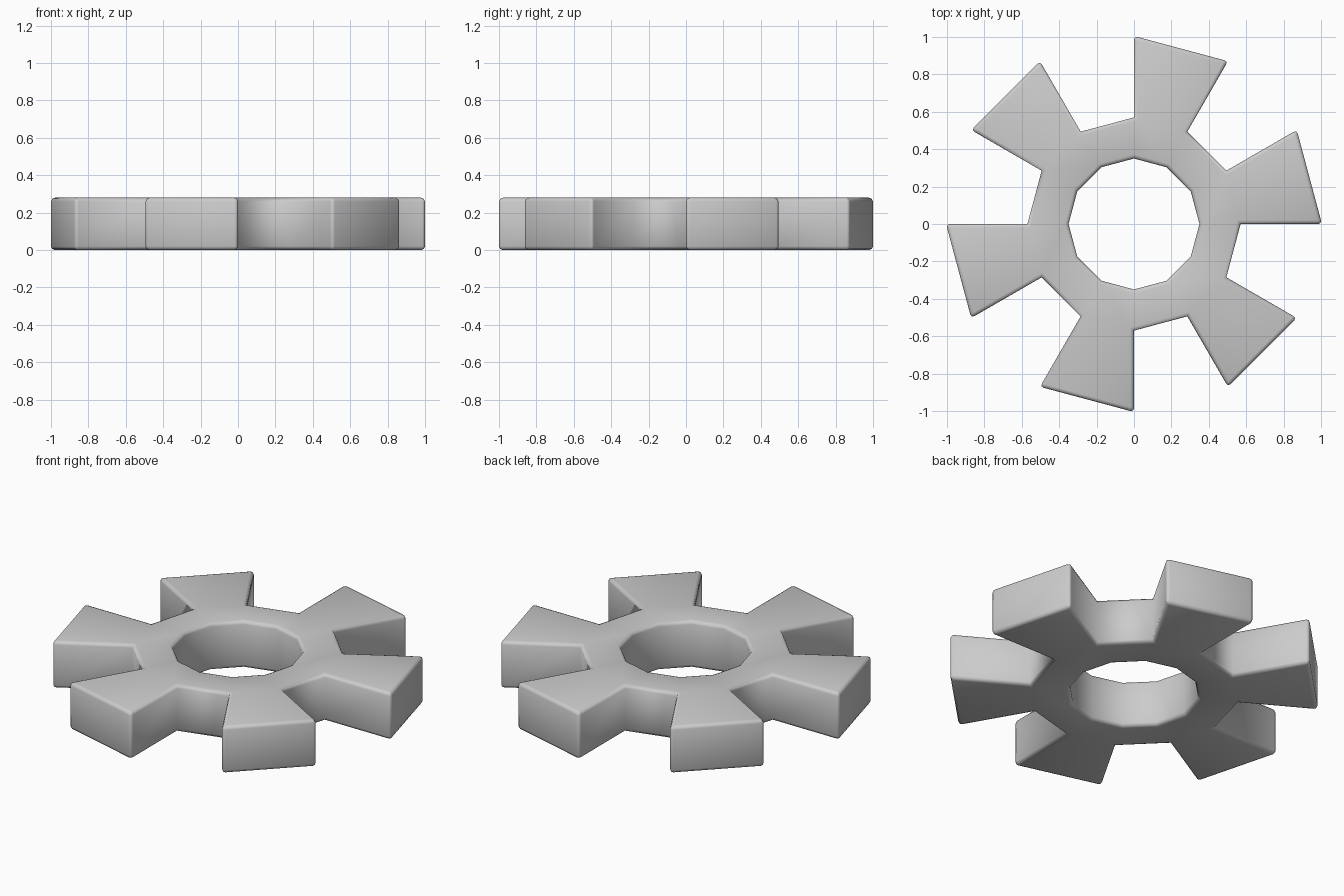
import bpy, bmesh
from math import sin, cos, radians

if "Cube" in bpy.data.objects:
    bpy.data.objects.remove(bpy.data.objects["Cube"])

HOLE, ROOT, TIP, HEIGHT, BEVEL = 0.35, 0.57, 1.005, 0.28, 0.02

bm = bmesh.new()


def ring(radius):
    return [bm.verts.new((radius * cos(radians(30 * i)), radius * sin(radians(30 * i)), 0))
            for i in range(12)]


# Twelve-sided hub ring, with a tooth on every second segment
hole, root, tip = ring(HOLE), ring(ROOT), ring(TIP)
for i in range(12):
    j = (i + 1) % 12
    bm.faces.new((hole[i], root[i], root[j], hole[j]))
    if i % 2 == 0:
        bm.faces.new((root[i], tip[i], tip[j], root[j]))

# Give the flat outline its thickness
ext = bmesh.ops.extrude_face_region(bm, geom=bm.faces[:])
bmesh.ops.translate(bm, vec=(0, 0, HEIGHT),
                    verts=[g for g in ext["geom"] if isinstance(g, bmesh.types.BMVert)])
bmesh.ops.recalc_face_normals(bm, faces=bm.faces[:])

# Soften the convex rims and tooth corners, leaving hole and root corners crisp
rims = [e for e in bm.edges if e.is_manifold and e.calc_face_angle_signed() > radians(40)]
bmesh.ops.bevel(bm, geom=rims, offset=BEVEL, offset_type='OFFSET', segments=2,
                profile=0.5, affect='EDGES', clamp_overlap=True)

mesh = bpy.data.meshes.new("gear_wheel")
for f in bm.faces:
    f.smooth = True
bm.to_mesh(mesh)
bm.free()
gear = bpy.data.objects.new("gear_wheel", mesh)
bpy.context.collection.objects.link(gear)
